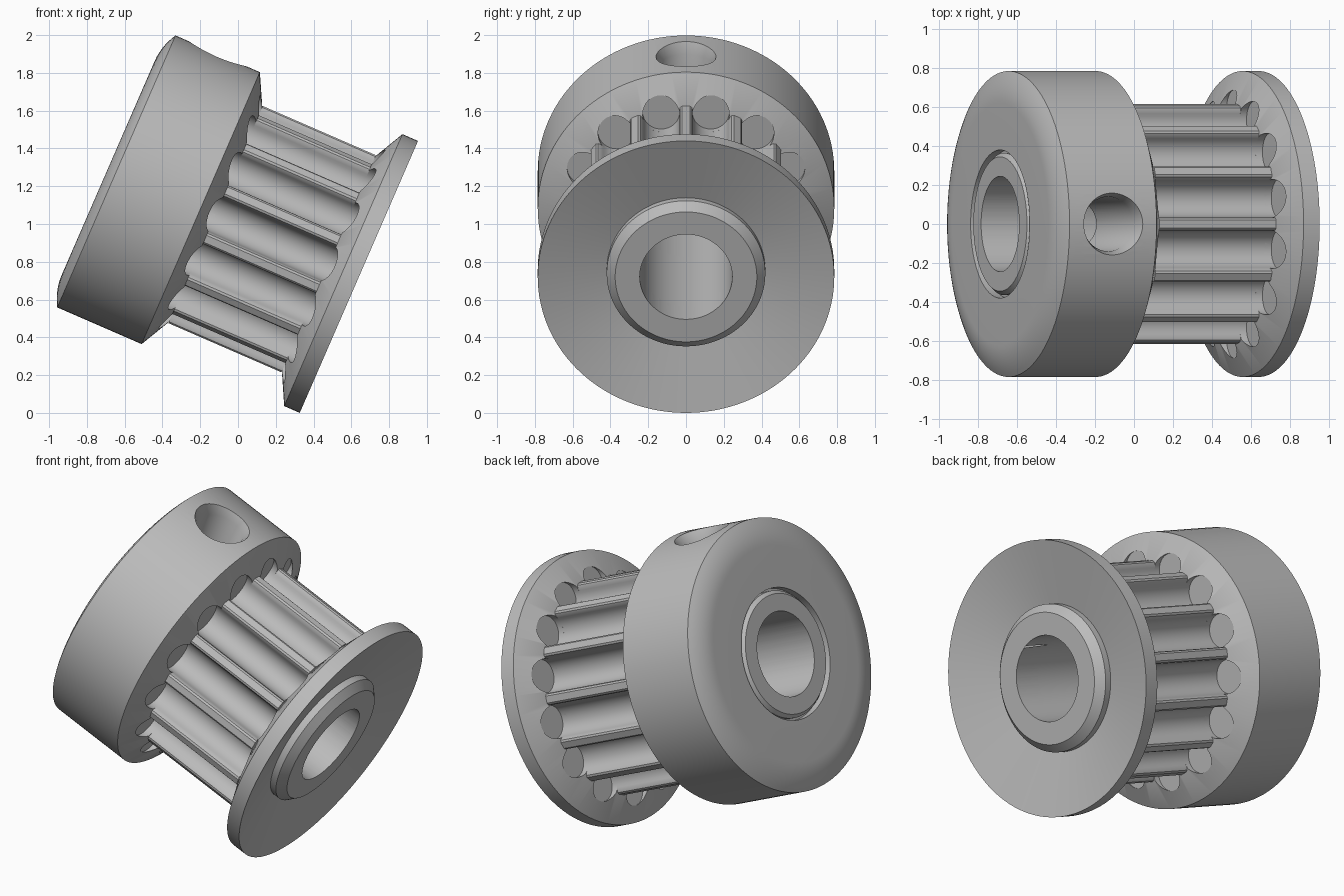
import bpy, bmesh
from math import pi, sin, cos, radians
from mathutils import Matrix, Vector

if "Cube" in bpy.data.objects:
    bpy.data.objects.remove(bpy.data.objects["Cube"])

# Main sizes; local z runs along the shaft, outer flange face at z = 0
TEETH, RIM, ROOT = 14, 0.785, 0.62
GROOVE_C, GROOVE_R = 0.59, 0.098
HUB_JOIN, FLANGE_JOIN = -0.827, -0.175
STEP = 2 * pi / TEETH
POSE = Matrix.Translation((0.64, 0, 0.72)) @ Matrix.Rotation(radians(113.5), 4, 'Y')

metal = bpy.data.materials.new("grey_metal")
metal.use_nodes = True
grey = (0.5, 0.5, 0.5, 1)
metal.diffuse_color = grey
metal.node_tree.nodes["Principled BSDF"].inputs["Base Color"].default_value = grey


def make_object(name, bm):
    bmesh.ops.recalc_face_normals(bm, faces=bm.faces)
    mesh = bpy.data.meshes.new(name)
    bm.to_mesh(mesh)
    bm.free()
    mesh.materials.append(metal)
    obj = bpy.data.objects.new(name, mesh)
    bpy.context.collection.objects.link(obj)
    return obj


def lathe(name, profile, steps=128):
    """Spin (radius, z) points round the z axis."""
    bm = bmesh.new()
    verts = [bm.verts.new((r, 0, z)) for r, z in profile]
    edges = [bm.edges.new(pair) for pair in zip(verts, verts[1:])]
    bmesh.ops.spin(bm, geom=verts + edges, cent=(0, 0, 0), axis=(0, 0, 1),
                   angle=2 * pi, steps=steps)
    bmesh.ops.remove_doubles(bm, verts=bm.verts, dist=1e-5)
    return make_object(name, bm)


def cut(obj, cutters):
    """Subtract the cutters and bake the result."""
    for cutter in cutters:
        mod = obj.modifiers.new("cut", 'BOOLEAN')
        mod.operation, mod.solver, mod.object = 'DIFFERENCE', 'EXACT', cutter
    graph = bpy.context.evaluated_depsgraph_get()
    baked = bpy.data.meshes.new_from_object(obj.evaluated_get(graph))
    obj.modifiers.clear()
    obj.data = baked


# Hub: recessed ring round the bore, rounded outer face, coned inner face
dome = [(0.62 + 0.165 * k / 8, -1.447 + 0.047 * (k / 8) ** 2) for k in range(9)]
hub = lathe("hub", [(0, -1.447), (0.345, -1.447), (0.365, -1.425), (0.365, -1.4),
                    (0.38, -1.4), (0.38, -1.447)] + dome +
            [(RIM, -0.913), (ROOT, HUB_JOIN), (0, HUB_JOIN)])

# Flange: coned inner face, dished outer face and chamfered boss
flange = lathe("flange", [(0, FLANGE_JOIN), (ROOT, FLANGE_JOIN), (RIM, -0.09),
                          (RIM, 0), (0.42, -0.085), (0.42, -0.044),
                          (0.375, 0), (0, 0)])

# Toothed barrel: round grooves between teeth with softened tips
tip = [(0.101, 0.598), (0.108, 0.61), (0.12, 0.6155)]
arc = [(GROOVE_R * sin(b), GROOVE_C - GROOVE_R * cos(b))
       for b in (radians(85) * k / 9 for k in range(-9, 10))]
groove = [(-t, r) for t, r in reversed(tip)] + arc + tip
bm = bmesh.new()
outline = []
for k in range(TEETH):
    turn = Matrix.Rotation((k + 0.5) * STEP, 3, 'Z')
    outline += [bm.verts.new(turn @ Vector((r, t, HUB_JOIN))) for t, r in groove]
base = bm.faces.new(outline)
top = bmesh.ops.extrude_face_region(bm, geom=[base], use_keep_orig=True)["geom"]
bmesh.ops.translate(bm, vec=(0, 0, FLANGE_JOIN - HUB_JOIN),
                    verts=[g for g in top if isinstance(g, bmesh.types.BMVert)])
barrel = make_object("toothed_barrel", bm)

# Cutters: shaft bore, groove ends and set screw hole
bore = lathe("bore_cutter", [(0, -2), (0.245, -2), (0.245, 1), (0, 1)], 96)
screw = lathe("screw_cutter", [(0, 0), (0.14, 0), (0.14, 0.72), (0.165, 0.785),
                               (0.165, 1), (0, 1)], 64)
screw.data.transform(Matrix.Translation((0, 0, -1.155)) @ Matrix.Rotation(-pi / 2, 4, 'Y'))
bm = bmesh.new()
for k in range(TEETH):
    place = Matrix.Rotation((k + 0.5) * STEP, 4, 'Z') @ Matrix.Translation((GROOVE_C, 0, -0.501))
    bmesh.ops.create_cone(bm, cap_ends=True, segments=40, radius1=GROOVE_R,
                          radius2=GROOVE_R, depth=0.728, matrix=place)
pockets = make_object("groove_cutter", bm)

cut(hub, [bore, pockets, screw])
cut(flange, [bore, pockets])
cut(barrel, [bore])
for cutter in (bore, screw, pockets):
    bpy.data.objects.remove(cutter)

# Tilt the finished parts and shade them smooth
bpy.ops.object.select_all(action='DESELECT')
for part in (hub, flange, barrel):
    part.matrix_world = POSE
    part.select_set(True)
bpy.context.view_layer.objects.active = hub
bpy.ops.object.shade_smooth_by_angle(angle=radians(30))
